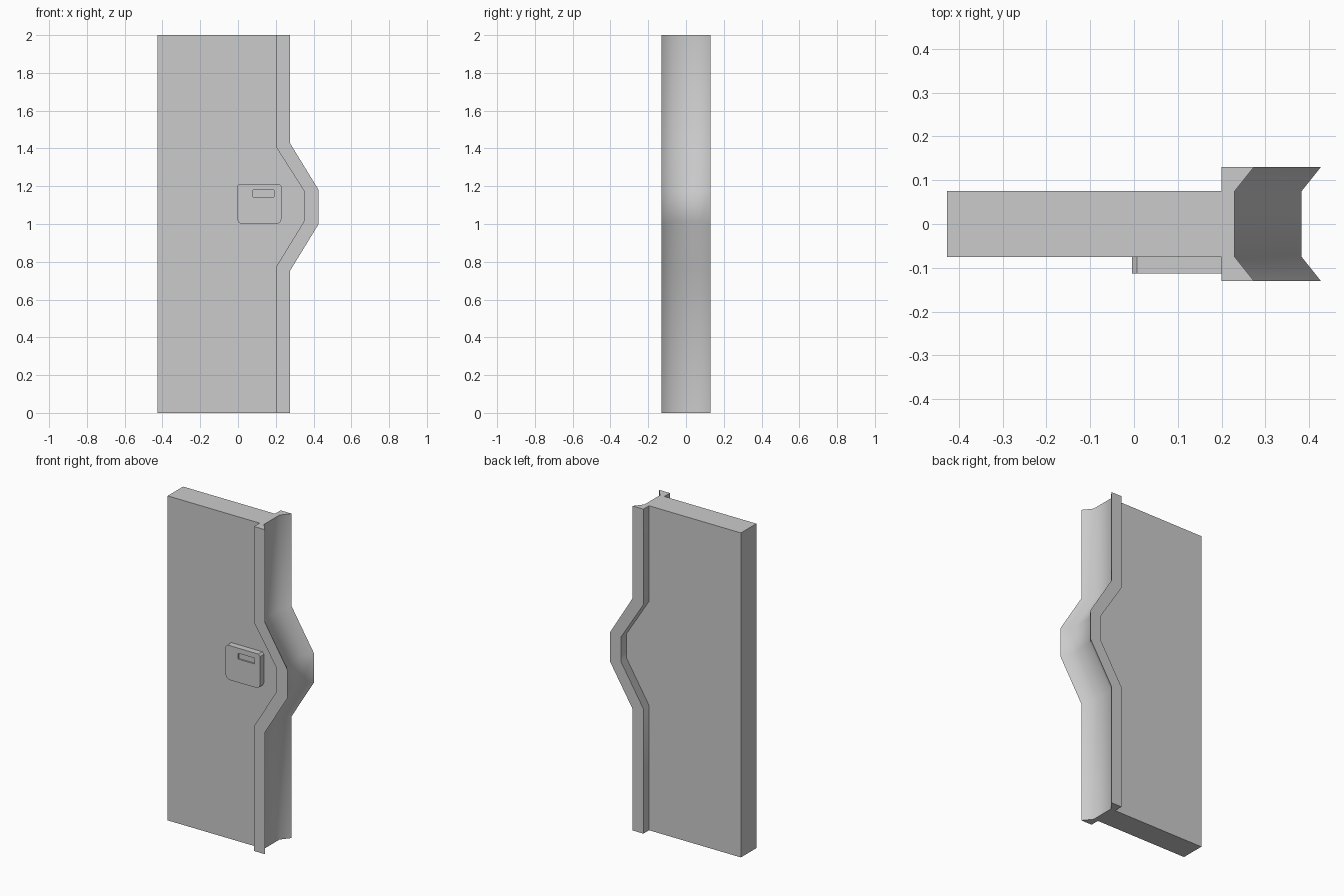
import bpy, bmesh

if "Cube" in bpy.data.objects:
    bpy.data.objects.remove(bpy.data.objects["Cube"])


def mesh_object(name, bm):
    bmesh.ops.recalc_face_normals(bm, faces=bm.faces)
    mesh = bpy.data.meshes.new(name)
    bm.to_mesh(mesh)
    bm.free()
    ob = bpy.data.objects.new(name, mesh)
    bpy.context.collection.objects.link(ob)
    return ob


def prism(name, outline, y0, y1):
    """Extrude an (x, z) outline along y."""
    bm = bmesh.new()
    face = bm.faces.new([bm.verts.new((x, y0, z)) for x, z in outline])
    out = bmesh.ops.extrude_face_region(bm, geom=[face])["geom"]
    for v in out:
        if isinstance(v, bmesh.types.BMVert):
            v.co.y = y1
    return mesh_object(name, bm)


# Door leaf: cross-section swept up the height, its grooved edge shifted out at the bulge
half = [(-0.427, 0.075, 0), (0.20, 0.075, 0), (0.20, 0.13, 0),
        (0.274, 0.13, 1), (0.23, 0.075, 0.4)]          # x, y, outer-path weight
section = [(x, -y, w) for x, y, w in half] + [(x, y, w) for x, y, w in reversed(half)]
# inner z, outer z, sideways shift of the edge
levels = [(0, 0, 0), (0.77, 0.75, 0), (1.02, 1.0, 0.153),
          (1.17, 1.18, 0.153), (1.41, 1.43, 0), (2, 2, 0)]

bm = bmesh.new()
rings = []
for z_in, z_out, shift in levels:
    rings.append([bm.verts.new((x + (shift if x > 0 else 0), y, z_in + (z_out - z_in) * w))
                  for x, y, w in section])
for a, b in zip(rings, rings[1:]):
    for i in range(len(section)):
        j = (i + 1) % len(section)
        bm.faces.new((a[i], a[j], b[j], b[i]))
bm.faces.new(rings[0])
bm.faces.new(rings[-1])
bmesh.ops.dissolve_limit(bm, angle_limit=0.01, verts=bm.verts, edges=bm.edges)
door = mesh_object("door_leaf", bm)

# Lock box with clipped corners
x0, x1, z0, z1 = -0.005, 0.23, 1.0, 1.212
t, b = 0.012, 0.026
lock = prism("lock_box", [
    (x0 + b, z0), (x1 - b, z0), (x1 - b * 0.3, z0 + b * 0.3), (x1, z0 + b),
    (x1, z1 - t), (x1 - t, z1), (x0 + t, z1), (x0, z1 - t),
    (x0, z0 + b), (x0 + b * 0.3, z0 + b * 0.3)], -0.074, -0.113)

# Card slot recess
cutter = prism("slot_cutter", [(0.08, 1.144), (0.19, 1.144), (0.19, 1.18), (0.08, 1.18)],
               -0.103, -0.13)
cutter.hide_render = True
cutter.hide_set(True)
cut = lock.modifiers.new("slot", "BOOLEAN")
cut.operation = "DIFFERENCE"
cut.solver = "EXACT"
cut.object = cutter

# Soft shading inside the groove, crisp edges elsewhere
bpy.context.view_layer.objects.active = door
door.select_set(True)
bpy.ops.object.shade_smooth_by_angle(angle=0.75)
